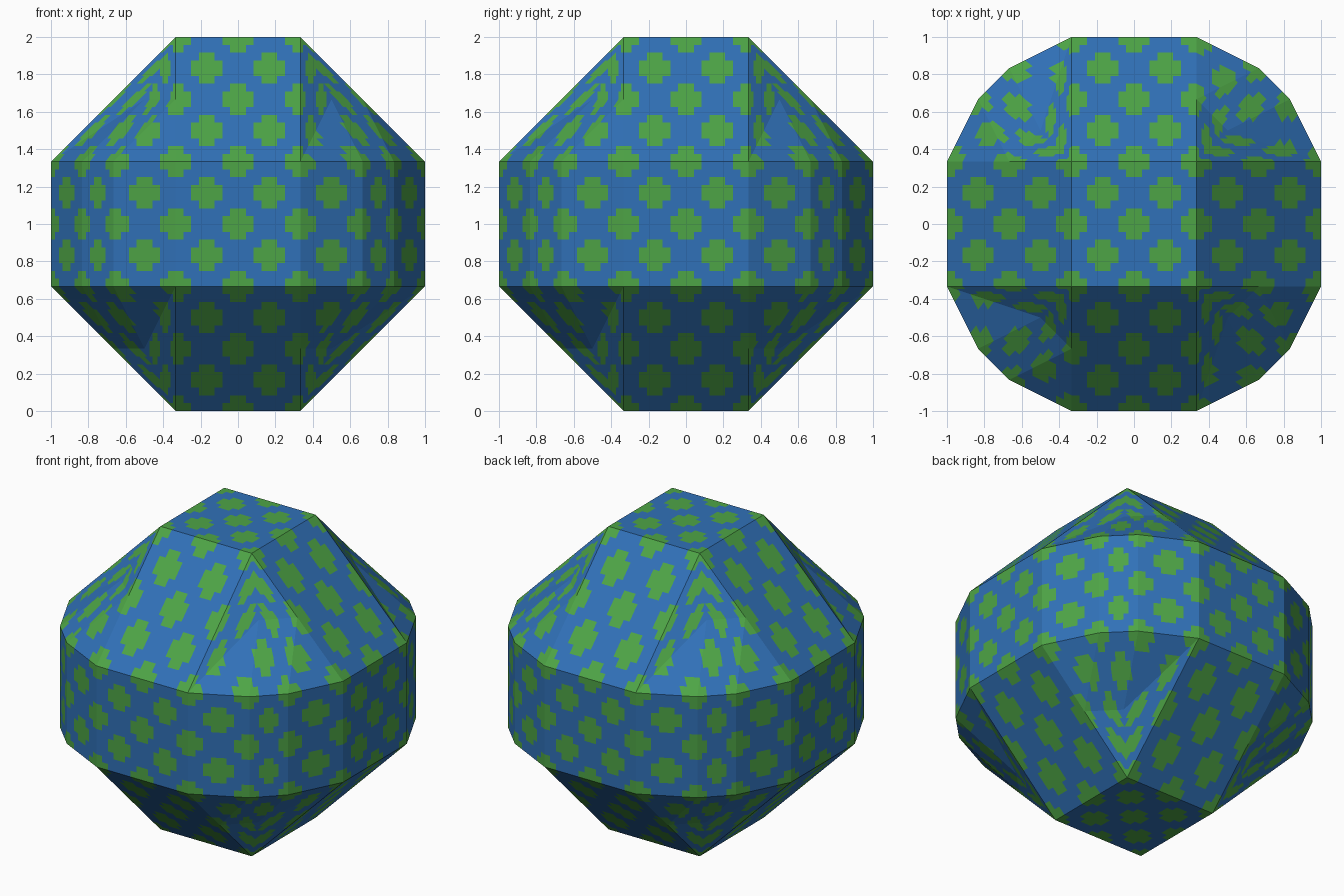
import bpy, bmesh, math
from mathutils import Matrix, Vector

if "Cube" in bpy.data.objects:
    bpy.data.objects.remove(bpy.data.objects["Cube"])

T = 1 / 3          # pattern period and bevel unit
S = 1 / 6
TEXEL = T / 16     # the crosses are drawn on a 16 x 16 grid per period


def material(name, rgb):
    m = bpy.data.materials.new(name)
    m.diffuse_color = (*rgb, 1)
    m.use_nodes = True
    m.node_tree.nodes["Principled BSDF"].inputs["Base Color"].default_value = m.diffuse_color
    return m


def is_cross(u, v):
    """Plus-shaped spots on a staggered lattice."""
    for shift in (0, 8):
        a = abs((u / TEXEL + shift + 8) % 16 - 8)
        b = abs((v / TEXEL + shift + 8) % 16 - 8)
        if max(a, b) < 4 and min(a, b) < 2:
            return True
    return False


def patch(out, corners, uvs, transforms):
    """Flat panel: cut along the cross outlines in uv space, then place in 3D."""
    bm = bmesh.new()
    bm.faces.new([bm.verts.new((u, v, 0)) for u, v in uvs])
    for axis in (0, 1):
        vals = [uv[axis] for uv in uvs]
        for n in range(math.floor(min(vals) / TEXEL), math.ceil(max(vals) / TEXEL) + 1):
            if n % 16 in (2, 4, 6, 10, 12, 14):
                co, no = Vector((0, 0, 0)), Vector((0, 0, 0))
                co[axis], no[axis] = n * TEXEL, 1
                bmesh.ops.bisect_plane(bm, geom=bm.verts[:] + bm.edges[:] + bm.faces[:],
                                       dist=1e-6, plane_co=co, plane_no=no)
    # affine map taken from the first three corners
    p0, p1, p2 = (Vector(c) for c in corners[:3])
    (u0, v0), (u1, v1), (u2, v2) = uvs[:3]
    inv = Matrix(((u1 - u0, u2 - u0), (v1 - v0, v2 - v0))).inverted()
    for mat in transforms:
        made = {}
        for vert in bm.verts:
            s, t = inv @ Vector((vert.co.x - u0, vert.co.y - v0))
            made[vert] = out.verts.new(mat @ (p0 + (p1 - p0) * s + (p2 - p0) * t))
        for f in bm.faces:
            c = f.calc_center_median()
            g = out.faces.new([made[v] for v in f.verts])
            g.material_index = int(is_cross(c.x, c.y))
    bm.free()


turns = [Matrix.Rotation(k * math.pi / 2, 4, 'Z') for k in range(4)]
flips = [Matrix.Identity(4), Matrix.Rotation(math.pi, 4, 'X')]
both = [t @ f for t in turns for f in flips]
body = bmesh.new()

# top and bottom caps
square = [(-T, -T), (T, -T), (T, T), (-T, T)]
patch(body, [(x, y, 1) for x, y in square], square, flips)

# sloping panels above and below each side
patch(body, [(-T, -1, T), (T, -1, T), (T, -T, 1), (-T, -T, 1)],
      [(-T, 0), (T, 0), (T, 2 * T), (-T, 2 * T)], both)

# upright side panels
patch(body, [(x, -1, z) for x, z in square], square, turns)

# rounded upright corners, three panels each
arc = [(-T, -1), (-4 * S, -5 * S), (-5 * S, -4 * S), (-1, -T)]
for i in range(3):
    (ax, ay), (bx, by) = arc[i], arc[i + 1]
    patch(body, [(ax, ay, -T), (bx, by, -T), (bx, by, T), (ax, ay, T)],
          [(i * T, -T), (i * T + T, -T), (i * T + T, T), (i * T, T)], turns)

# faceted corner pieces: outer arc, a middle row, then the cap corner
P = [((x, y, T), (i * T, 0)) for i, (x, y) in enumerate(arc)]
M = ((-T, -4 * S, 4 * S), (0, T))
C = ((-.5, -.5, 4 * S), (.5, T))
N = ((-4 * S, -T, 4 * S), (1, T))
A0, A1 = ((-T, -T, 1), (0, 2 * T)), ((-T, -T, 1), (1, 2 * T))
for tri in ((M, P[0], P[1]), (M, P[1], C), (C, P[1], P[2]), (C, P[2], P[3]),
            (C, P[3], N), (A1, C, N), (A0, M, C)):
    patch(body, [p[0] for p in tri], [p[1] for p in tri], both)

# weld, face outward, stand on the ground
bmesh.ops.remove_doubles(body, verts=body.verts[:], dist=1e-5)
body.normal_update()
for f in body.faces:
    if f.normal.dot(f.calc_center_median()) < 0:
        f.normal_flip()
bmesh.ops.translate(body, verts=body.verts[:], vec=(0, 0, 1))

mesh = bpy.data.meshes.new("spotted_faceted_ball")
body.to_mesh(mesh)
body.free()
mesh.materials.append(material("blue", (0.030, 0.165, 0.480)))
mesh.materials.append(material("green", (0.076, 0.375, 0.061)))
obj = bpy.data.objects.new("spotted_faceted_ball", mesh)
bpy.context.collection.objects.link(obj)
